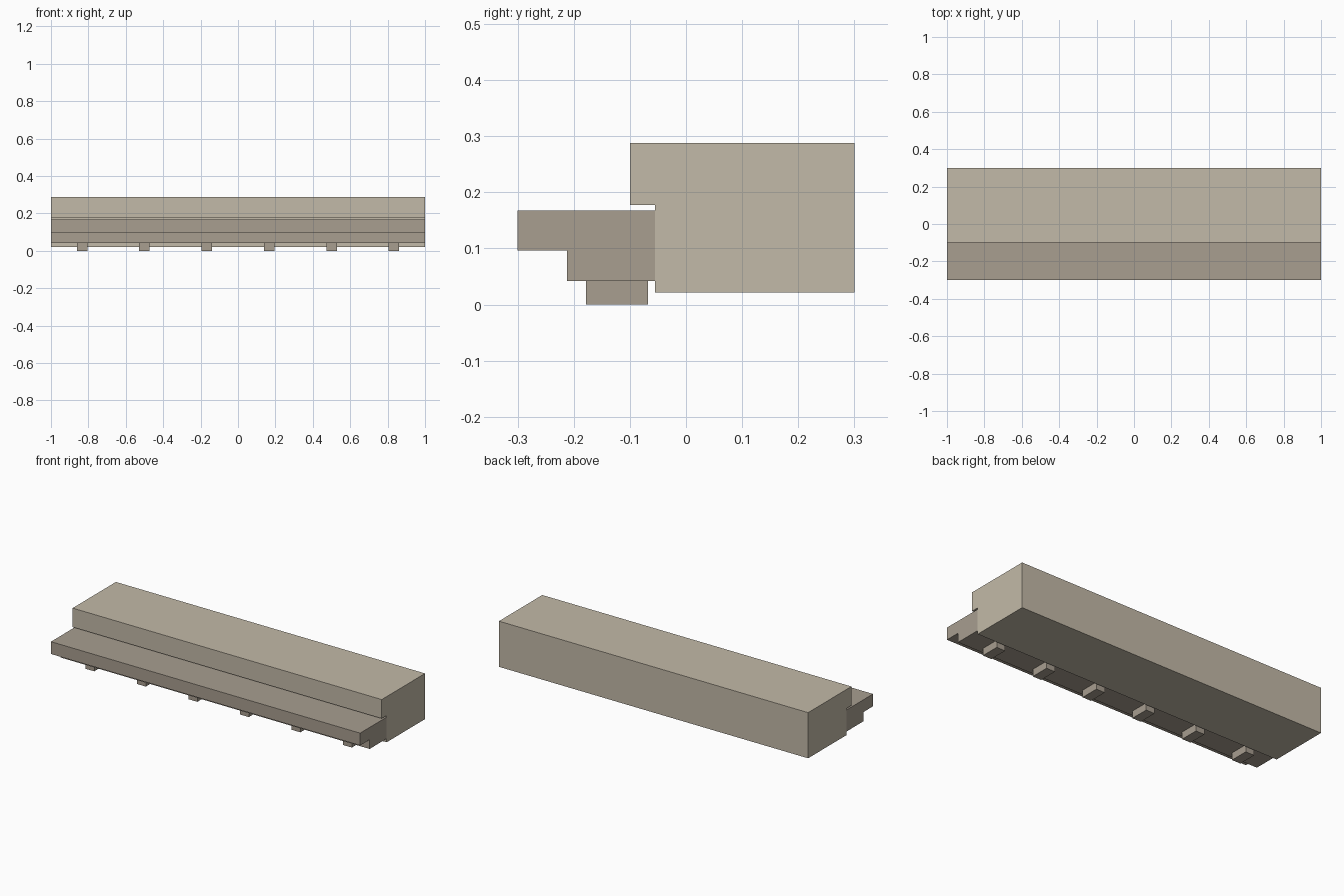
import bpy
import bmesh

if "Cube" in bpy.data.objects:
    bpy.data.objects.remove(bpy.data.objects["Cube"])


def material(name, color):
    m = bpy.data.materials.new(name)
    m.diffuse_color = (*color, 1)
    m.use_nodes = True
    m.node_tree.nodes["Principled BSDF"].inputs["Base Color"].default_value = m.diffuse_color
    return m


def extrude_profile(name, yz, x0, x1, mat):
    """Extrude a closed (y, z) outline along x from x0 to x1."""
    bm = bmesh.new()
    face = bm.faces.new([bm.verts.new((x0, y, z)) for y, z in yz])
    ext = bmesh.ops.extrude_face_region(bm, geom=[face])
    moved = [v for v in ext["geom"] if isinstance(v, bmesh.types.BMVert)]
    bmesh.ops.translate(bm, verts=moved, vec=(x1 - x0, 0, 0))
    bmesh.ops.recalc_face_normals(bm, faces=bm.faces)
    mesh = bpy.data.meshes.new(name)
    bm.to_mesh(mesh)
    bm.free()
    mesh.materials.append(mat)
    obj = bpy.data.objects.new(name, mesh)
    bpy.context.collection.objects.link(obj)
    return obj


light_stone = material("light_stone", (0.545, 0.491, 0.392))
dark_stone = material("dark_stone", (0.392, 0.342, 0.279))

# Main block with an overhanging front lip
extrude_profile("main_block", [
    (-0.055, 0.021), (0.3, 0.021), (0.3, 0.288),
    (-0.1, 0.288), (-0.1, 0.177), (-0.055, 0.177)], -1, 1, light_stone)

# Stepped ledge along the front, just below the lip
extrude_profile("front_ledge", [
    (-0.055, 0.042), (-0.055, 0.168), (-0.3, 0.168),
    (-0.3, 0.096), (-0.212, 0.096), (-0.212, 0.042)], -1, 1, dark_stone)

# Row of six small support blocks under the ledge
for i in range(6):
    x = (i - 2.5) / 3
    extrude_profile(f"support_block_{i + 1}", [
        (-0.178, 0), (-0.068, 0), (-0.068, 0.042), (-0.178, 0.042)],
        x - 0.028, x + 0.028, dark_stone)
